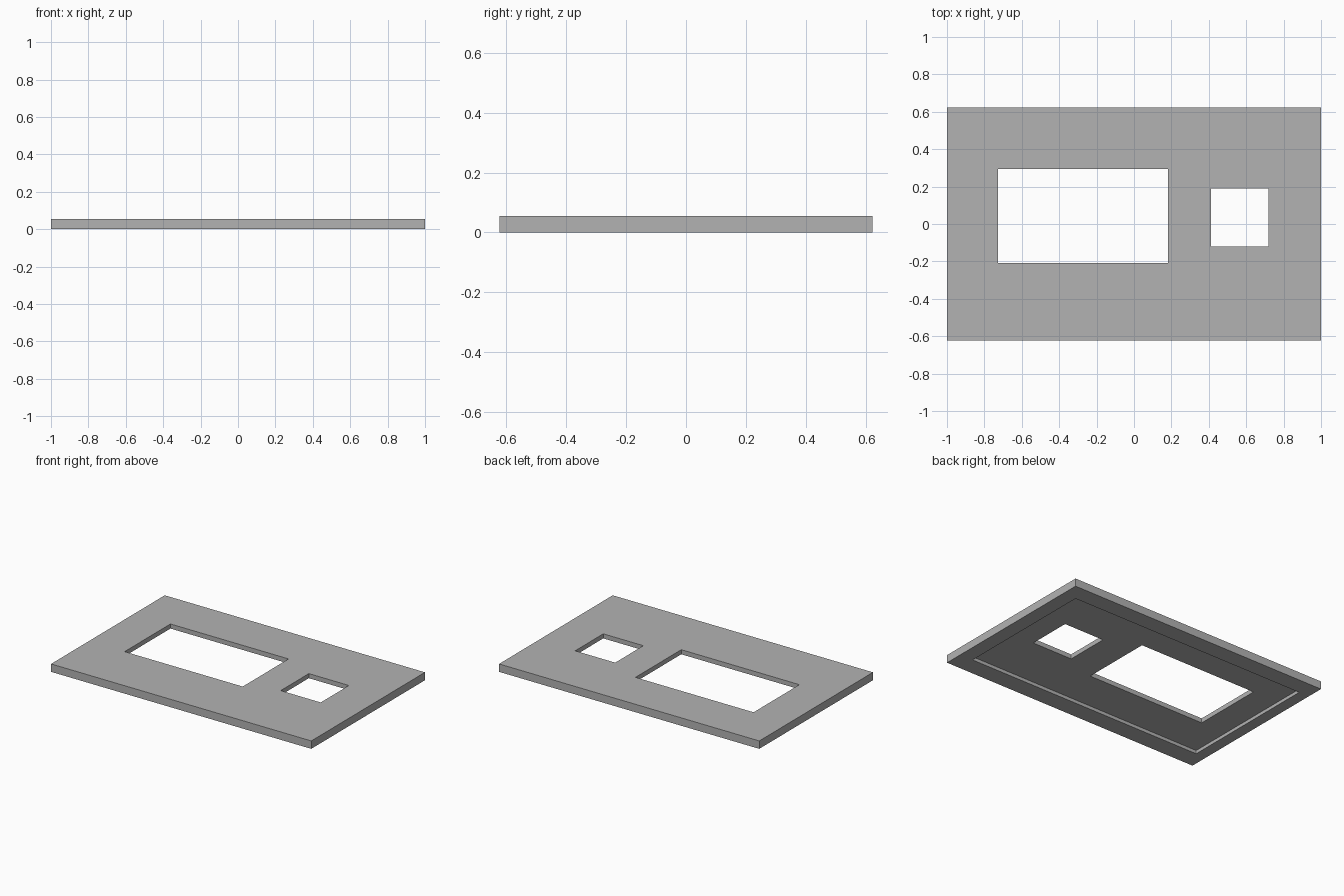
import bpy

if "Cube" in bpy.data.objects:
    bpy.data.objects.remove(bpy.data.objects["Cube"], do_unlink=True)

THICKNESS = 0.055
RECESS = 0.023

grey = bpy.data.materials.new("plain grey")
grey.use_nodes = True
colour = (0.45, 0.45, 0.45, 1)
grey.diffuse_color = colour
grey.node_tree.nodes["Principled BSDF"].inputs["Base Color"].default_value = colour


def box(name, x, y, z):
    """Box spanning the given (low, high) ranges."""
    spans = (x, y, z)
    bpy.ops.mesh.primitive_cube_add(size=1, location=[(a + b) / 2 for a, b in spans])
    obj = bpy.context.object
    obj.name = name
    obj.scale = [b - a for a, b in spans]
    bpy.ops.object.transform_apply(location=True, rotation=False, scale=True)
    obj.data.materials.append(grey)
    return obj


def cut(target, cutter):
    """Subtract the cutter from the target and discard it."""
    cutter.hide_render = True
    mod = target.modifiers.new("cut", 'BOOLEAN')
    mod.operation = 'DIFFERENCE'
    mod.solver = 'EXACT'
    mod.object = cutter
    bpy.context.view_layer.objects.active = target
    bpy.ops.object.modifier_apply(modifier=mod.name)
    bpy.data.objects.remove(cutter, do_unlink=True)


# Flat cover plate
plate = box("cover_plate", (-1, 1), (-0.624, 0.624), (0, THICKNESS))

# Shallow recess in the underside
cut(plate, box("underside_recess", (-0.922, 0.9), (-0.495, 0.505), (-0.1, RECESS)))

# Large and small openings through the plate
through = (-0.2, 0.2)
cut(plate, box("large_opening", (-0.726, 0.182), (-0.208, 0.295), through))
cut(plate, box("small_opening", (0.412, 0.72), (-0.12, 0.189), through))
